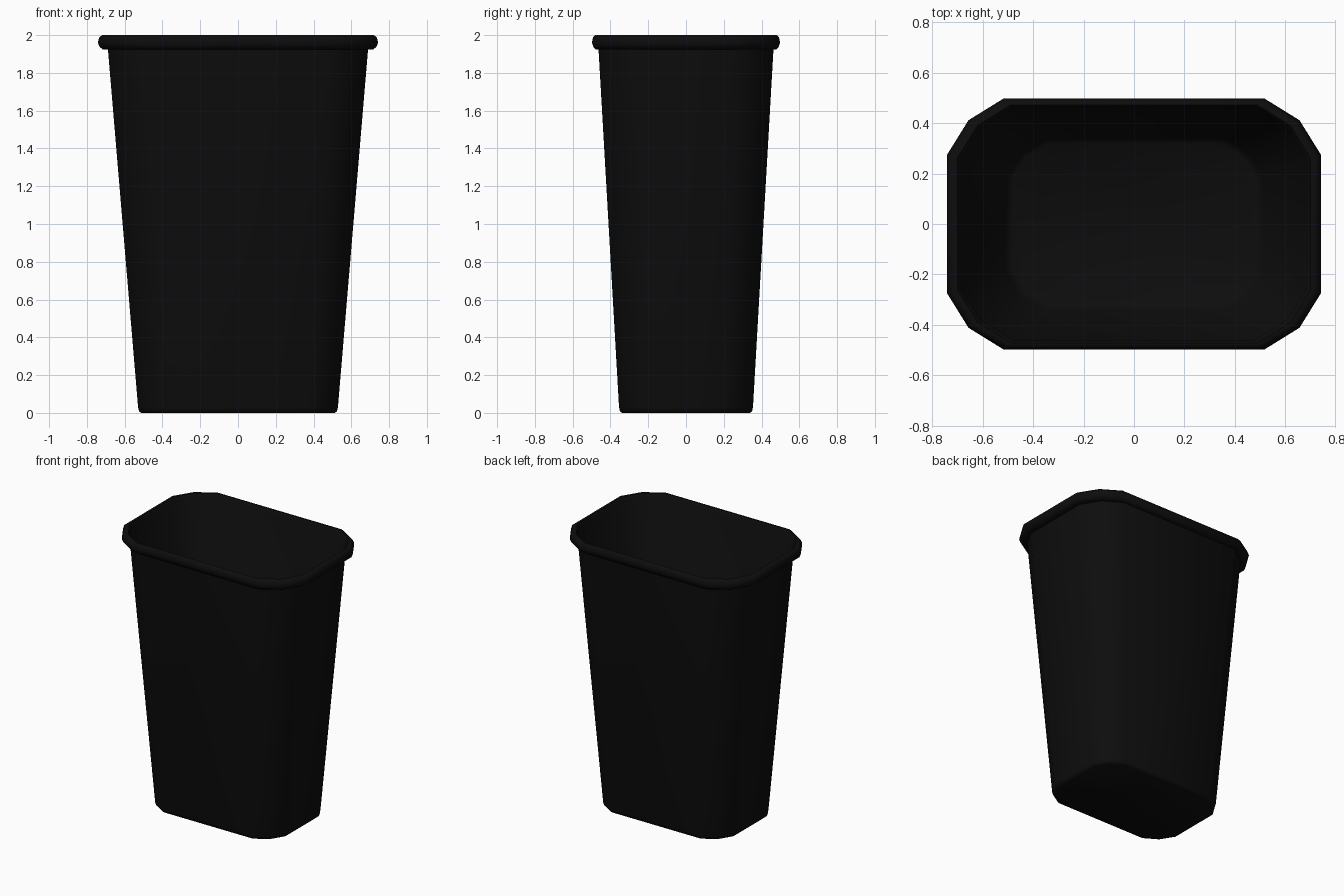
import bpy, bmesh

if "Cube" in bpy.data.objects:
    bpy.data.objects.remove(bpy.data.objects["Cube"])

black = bpy.data.materials.new("black_plastic")
black.diffuse_color = (0.004, 0.004, 0.004, 1)
black.use_nodes = True
black.node_tree.nodes["Principled BSDF"].inputs["Base Color"].default_value = black.diffuse_color

# quarter outline at rim size, chamfered in two steps per corner
QUARTER = [(0.742, 0.275), (0.657, 0.412), (0.518, 0.498)]


def outline(sx, sy):
    q = [(x * sx, y * sy) for x, y in QUARTER]
    pts = q + [(-x, y) for x, y in reversed(q)]
    return pts + [(-x, -y) for x, y in pts]


# cross-section as (x scale, y scale, height): outside, rolled rim, inside
PROFILE = [
    (0.690, 0.680, 0.0), (0.706, 0.702, 0.008), (0.713, 0.712, 0.03),
    (0.928, 0.930, 1.925),
    (0.965, 0.960, 1.925), (0.988, 0.985, 1.937), (1.0, 1.0, 1.962),
    (0.990, 0.988, 1.988), (0.970, 0.968, 2.0), (0.945, 0.948, 2.0),
    (0.925, 0.925, 1.975),
    (0.690, 0.685, 0.045), (0.650, 0.645, 0.025),
]

# bin shell with rim
bm = bmesh.new()
rings = [[bm.verts.new((x, y, z)) for x, y in outline(sx, sy)] for sx, sy, z in PROFILE]
for a, b in zip(rings, rings[1:]):
    n = len(a)
    for i in range(n):
        j = (i + 1) % n
        bm.faces.new((a[i], a[j], b[j], b[i]))
bm.faces.new(list(reversed(rings[0])))   # underside
bm.faces.new(rings[-1])                  # inner floor
bmesh.ops.recalc_face_normals(bm, faces=bm.faces)
me = bpy.data.meshes.new("bin_body")
bm.to_mesh(me)
bm.free()
me.materials.append(black)
ob = bpy.data.objects.new("bin_body", me)
bpy.context.collection.objects.link(ob)
bpy.context.view_layer.objects.active = ob
ob.select_set(True)
bpy.ops.object.shade_smooth_by_angle(angle=0.9)
